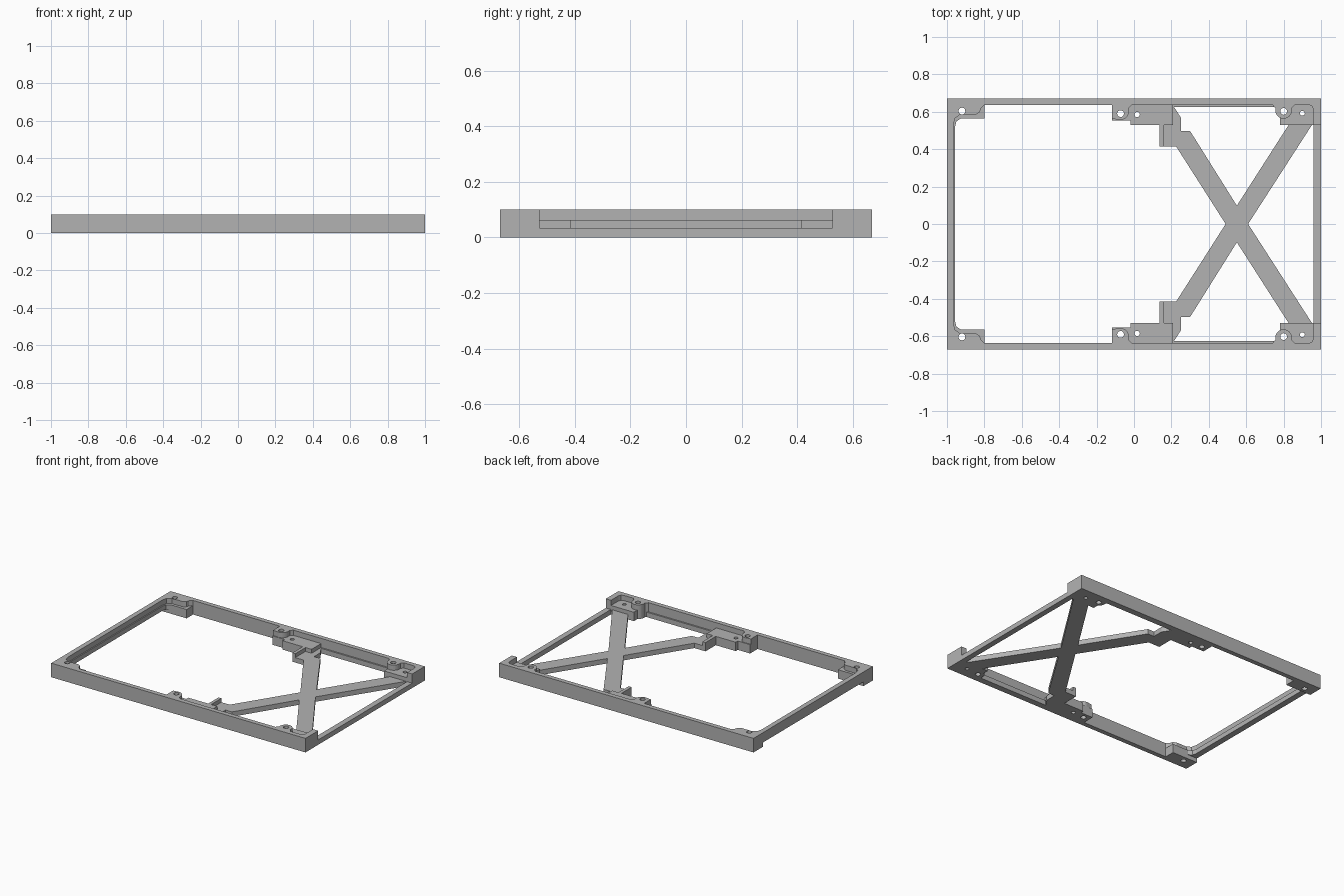
import bpy, bmesh
from math import cos, sin, pi

cube = bpy.data.objects.get("Cube")
if cube:
    bpy.data.objects.remove(cube, do_unlink=True)

grey = bpy.data.materials.new("plain_grey")
GREY = (0.45, 0.45, 0.45, 1)
grey.diffuse_color = GREY
grey.use_nodes = True
grey.node_tree.nodes["Principled BSDF"].inputs["Base Color"].default_value = GREY

HALF_Y = 0.67            # outer half depth
WALL_Y = 0.637           # inner face of the long walls
LOW, MID, TOP = 0.035, 0.063, 0.1


def arc(cx, cy, r, a0, a1, n):
    return [(cx + r * cos(a0 + (a1 - a0) * i / n),
             cy + r * sin(a0 + (a1 - a0) * i / n)) for i in range(n + 1)]


def slab(name, outline, z0, z1, side=1, holes=()):
    """Flat plate from an outline, with round (x, y, radius) through holes."""
    curve = bpy.data.curves.new(name, "CURVE")
    curve.dimensions, curve.fill_mode = "2D", "BOTH"
    curve.extrude = (z1 - z0) / 2
    loops = [outline] + [arc(x, y, r, 0, 2 * pi, 20)[:-1] for x, y, r in holes]
    for loop in loops:
        spline = curve.splines.new("POLY")
        spline.points.add(len(loop) - 1)
        spline.use_cyclic_u = True
        for p, (x, y) in zip(spline.points, loop):
            p.co = (x, y * side, 0, 1)
    temp = bpy.data.objects.new(name, curve)
    bm = bmesh.new()
    mesh = bpy.data.meshes.new_from_object(temp)
    bm.from_mesh(mesh)
    bpy.data.objects.remove(temp)
    bpy.data.curves.remove(curve)
    bmesh.ops.remove_doubles(bm, verts=bm.verts, dist=1e-5)
    bmesh.ops.translate(bm, verts=bm.verts, vec=(0, 0, (z0 + z1) / 2))
    bmesh.ops.recalc_face_normals(bm, faces=bm.faces)
    for f in bm.faces:
        f.smooth = False
    bm.to_mesh(mesh)
    bm.free()
    mesh.materials.clear()
    mesh.materials.append(grey)
    obj = bpy.data.objects.new(name, mesh)
    bpy.context.collection.objects.link(obj)
    return obj


def rect(x0, x1, y0, y1):
    return [(x0, y0), (x1, y0), (x1, y1), (x0, y1)]


# End rails: the left one is raised off the ground, the right one is a low sill
slab("left_wall", rect(-1, -0.965, -0.58, 0.58), 0.03, TOP)
slab("left_wall_lip", rect(-0.97, -0.957, -0.57, 0.57), 0.03, MID)
slab("right_sill", rect(0.96, 1, -0.54, 0.54), 0, LOW)

# Cross brace with its foot brackets
half = [(0.225, 0.415), (0.137, 0.415), (0.137, 0.54), (0.205, 0.64), (0.25, 0.57),
        (0.25, 0.497), (0.3, 0.497), (0.55, 0.098), (0.83, 0.535), (0.955, 0.535)]
left_foot, right_arm = half[:7], half[8:]
flip = lambda pts: [(x, -y) for x, y in reversed(pts)]
outline = ([(0.49, 0)] + left_foot + [half[7]] + right_arm + [(0.61, 0)]
           + flip(right_arm) + [(0.55, -0.098)] + flip(left_foot))
slab("cross_brace", outline, 0, LOW)

for s, tag in ((1, "back"), (-1, "front")):
    # Long wall with a low inner ledge
    slab(tag + "_wall", rect(-1, 1, WALL_Y, HALF_Y), 0, TOP, s)
    slab(tag + "_wall_ledge", rect(0.2, 0.78, 0.626, 0.645), 0, LOW, s)

    # Left corner: block, filleted ledge and raised boss
    bolt = [(-0.92, 0.604, 0.018)]
    slab(tag + "_left_corner_foot", rect(-1, -0.8, 0.565, 0.645), 0, LOW, s, bolt)
    slab(tag + "_left_corner_ledge",
         [(-1, 0.52), (-0.957, 0.52), (-0.95, 0.548), (-0.925, 0.565),
          (-0.8, 0.565), (-0.8, 0.645), (-1, 0.645)], 0.03, MID, s, bolt)
    slab(tag + "_left_corner_boss",
         [(-1, 0.53), (-0.965, 0.53), (-0.957, 0.565), (-0.93, 0.585), (-0.845, 0.585),
          (-0.825, 0.597), (-0.818, 0.62), (-0.8, WALL_Y), (-0.8, 0.645), (-1, 0.645)],
         MID, TOP, s, bolt)

    # Middle post: square base, rounded top
    bolt = [(-0.072, 0.59, 0.018)]
    slab(tag + "_middle_base", rect(-0.117, -0.02, 0.553, 0.645), 0, MID, s, bolt)
    slab(tag + "_middle_boss",
         [(-0.117, 0.645), (-0.117, 0.562)] + arc(-0.072, 0.602, 0.045, 1.5 * pi, 2 * pi, 6)
         + [(-0.027, 0.62), (-0.01, WALL_Y), (-0.01, 0.645)], MID, TOP, s, bolt)

    # Lower mounting plate and the upright tab beside the brace foot
    slab(tag + "_middle_plate", rect(-0.02, 0.208, 0.53, 0.645), 0, MID, s,
         [(0.017, 0.585, 0.014)])
    slab(tag + "_bracket_tab", rect(0.137, 0.16, 0.415, 0.535), 0, MID, s)

    # Right corner: rounded post, recessed plate, outer end wall
    bolt = [(0.8, 0.602, 0.018)]
    slab(tag + "_right_post",
         [(0.74, 0.645), (0.74, WALL_Y), (0.756, 0.62)]
         + arc(0.8, 0.607, 0.044, pi, 2 * pi, 12)
         + [(0.844, 0.62), (0.86, WALL_Y), (0.86, 0.645)], 0, TOP, s, bolt)
    slab(tag + "_right_plate", rect(0.78, 0.97, 0.528, 0.645), 0, MID, s,
         bolt + [(0.9, 0.592, 0.013)])
    slab(tag + "_right_end_wall",
         [(1, 0.528), (0.96, 0.528), (0.96, 0.61), (0.952, 0.63), (0.935, WALL_Y),
          (0.935, 0.645), (1, 0.645)], 0, TOP, s)
